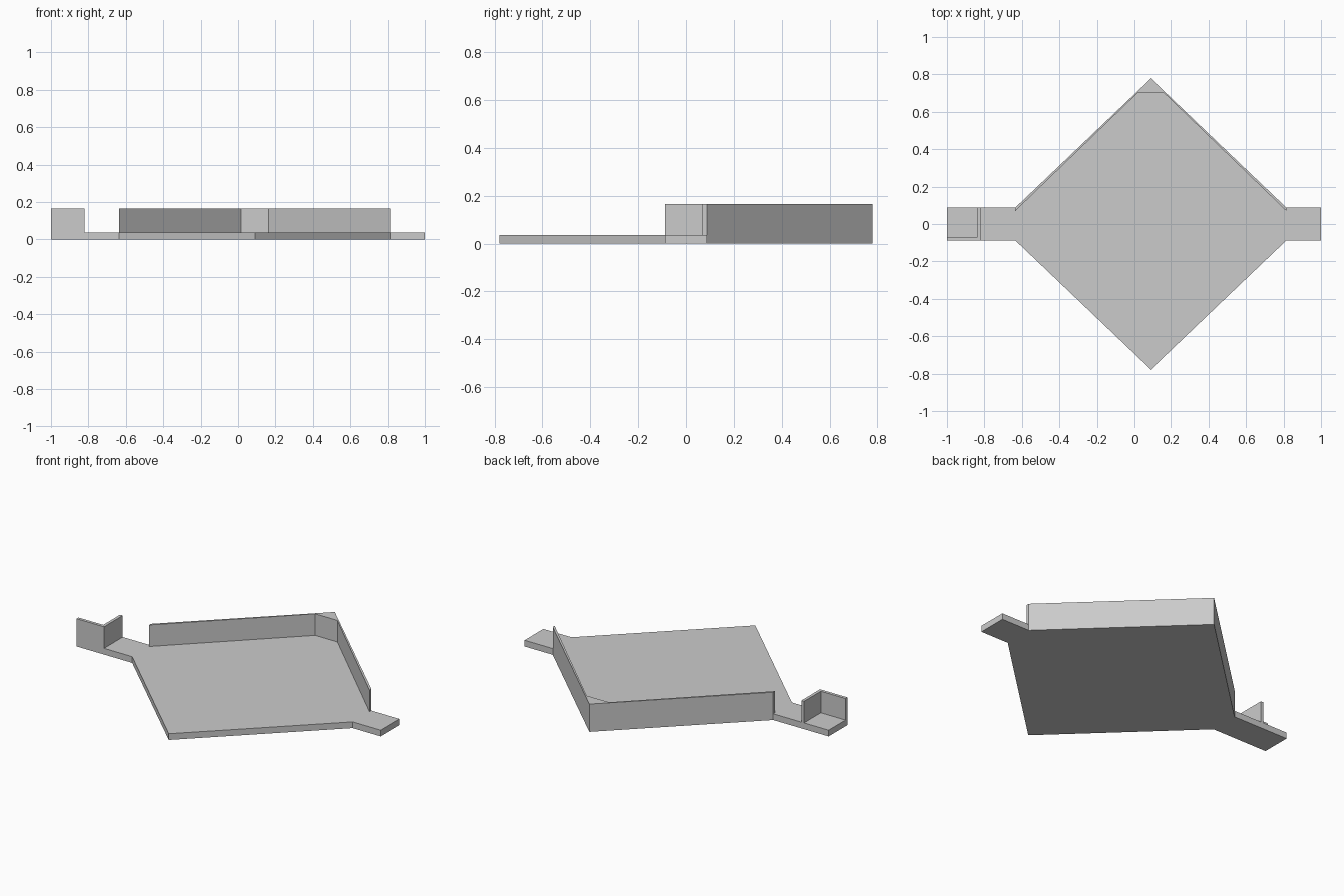
import bpy
import bmesh

cube = bpy.data.objects.get("Cube")
if cube:
    bpy.data.objects.remove(cube, do_unlink=True)

# Single matte grey for every part
grey = bpy.data.materials.new("light_grey")
grey.use_nodes = True
colour = (0.6, 0.6, 0.6, 1)
grey.diffuse_color = colour
grey.node_tree.nodes["Principled BSDF"].inputs["Base Color"].default_value = colour


def prism(name, outline, bottom, top):
    """Extrude a counter-clockwise outline between two heights."""
    bm = bmesh.new()
    face = bm.faces.new([bm.verts.new((x, y, bottom)) for x, y in outline])
    result = bmesh.ops.extrude_face_region(bm, geom=[face])
    raised = [v for v in result["geom"] if isinstance(v, bmesh.types.BMVert)]
    bmesh.ops.translate(bm, verts=raised, vec=(0, 0, top - bottom))
    bmesh.ops.recalc_face_normals(bm, faces=bm.faces)
    mesh = bpy.data.meshes.new(name)
    bm.to_mesh(mesh)
    bm.free()
    mesh.materials.append(grey)
    obj = bpy.data.objects.new(name, mesh)
    bpy.context.collection.objects.link(obj)
    return obj


FLOOR, TOP = 0.037, 0.165      # floor and wall heights
ARM = 0.088                    # half width of the arms
MID, REACH, TIP = 0.09, 0.725, 0.78   # diamond centre, half width, half depth
WALL = 0.018                   # wall thickness
CORNER_Y, CORNER_X = 0.70, 0.073      # flat inner face of the back corner

# Diamond floor with an arm on each side
west, east = MID - REACH, MID + REACH
prism("base_plate", [
    (-1, -ARM), (west, -ARM), (MID, -TIP), (east, -ARM), (1, -ARM),
    (1, ARM), (east, ARM), (MID, TIP), (west, ARM), (-1, ARM),
], 0, FLOOR)

# Thin back walls meeting in a filled corner
prism("back_wall", [
    (west, ARM - WALL), (MID - CORNER_X, CORNER_Y), (MID + CORNER_X, CORNER_Y),
    (east, ARM - WALL), (east, ARM), (MID, TIP), (west, ARM),
], FLOOR, TOP)

# L-shaped guard on the long arm
guard = -0.82
prism("arm_guard", [
    (-1, -ARM), (guard, -ARM), (guard, ARM), (guard - WALL, ARM),
    (guard - WALL, WALL - ARM), (-1, WALL - ARM),
], FLOOR, TOP)
